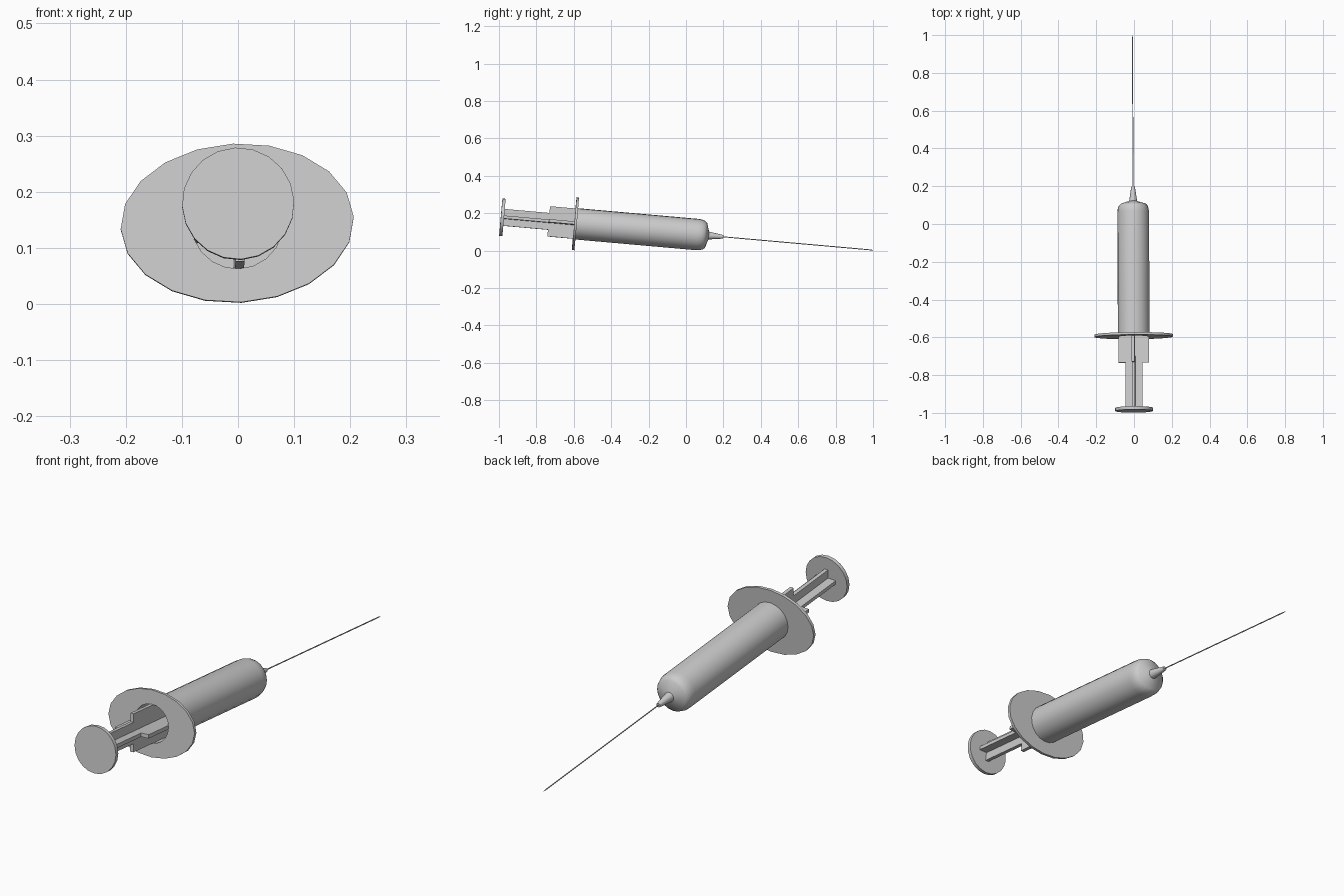
import bpy, bmesh, math
from mathutils import Matrix

if "Cube" in bpy.data.objects:
    bpy.data.objects.remove(bpy.data.objects["Cube"])

SIDES = 20
# All parts are built along local +Y, then the whole syringe is laid down tilted
PLACE = (Matrix.Translation((-0.004, 0, 0.0915))
         @ Matrix.Rotation(math.radians(0.25), 4, 'Z')
         @ Matrix.Rotation(math.radians(-5.06), 4, 'X')
         @ Matrix.Rotation(math.radians(-3), 4, 'Y'))


def finish(name, bm, smooth=True):
    bmesh.ops.recalc_face_normals(bm, faces=bm.faces)
    mesh = bpy.data.meshes.new(name)
    bm.to_mesh(mesh)
    bm.free()
    ob = bpy.data.objects.new(name, mesh)
    bpy.context.collection.objects.link(ob)
    ob.matrix_world = PLACE
    if smooth:
        bpy.ops.object.select_all(action='DESELECT')
        ob.select_set(True)
        bpy.context.view_layer.objects.active = ob
        bpy.ops.object.shade_smooth_by_angle(angle=math.radians(30))
    return ob


def lathe(name, profile, sides=SIDES, loop=False):
    """Rings of (x radius, z radius, y); loop joins last ring to first, else ends are capped."""
    bm = bmesh.new()
    rings = []
    for rx, rz, y in profile:
        angles = [2 * math.pi * i / sides for i in range(sides)]
        rings.append([bm.verts.new((rx * math.cos(a), y, rz * math.sin(a))) for a in angles])
    pairs = list(zip(rings, rings[1:]))
    if loop:
        pairs.append((rings[-1], rings[0]))
    else:
        bm.faces.new(rings[0])
        bm.faces.new(rings[-1])
    for a, b in pairs:
        for i in range(sides):
            j = (i + 1) % sides
            bm.faces.new((a[i], a[j], b[j], b[i]))
    return finish(name, bm)


def round_part(name, points, **kw):
    return lathe(name, [(r, r, y) for r, y in points], **kw)


# Hollow barrel with shoulder and tapered nozzle; the profile starts at the inner end wall
round_part("barrel", [(0.02, 0.105), (0.076, 0.093), (0.082, 0.07), (0.082, -0.6),
                      (0.084, -0.6), (0.084, 0.06), (0.082, 0.08), (0.076, 0.098),
                      (0.066, 0.108), (0.021, 0.122), (0.011, 0.19), (0.009, 0.2)])

# Oval finger flange with a round hole
lathe("finger_flange", [(0.208, 0.142, -0.6), (0.208, 0.142, -0.587),
                        (0.083, 0.083, -0.587), (0.083, 0.083, -0.6)], loop=True)

# Needle
round_part("needle", [(0.0025, 0.19), (0.0025, 0.985), (0.0008, 1.004)], sides=8)

# Thumb rest and piston
round_part("thumb_rest", [(0.1, -0.994), (0.1, -0.977)])
round_part("piston", [(0.081, -0.33), (0.081, -0.25), (0.02, -0.22)])

# Plunger stem: two crossed stepped plates
half = [(0.045, -0.98), (0.045, -0.737), (0.081, -0.737), (0.081, -0.33)]
outline = half + [(-w, y) for w, y in reversed(half)]
bm = bmesh.new()
for turn in (0, 90):
    face = bm.faces.new([bm.verts.new((w, y, -0.008)) for w, y in outline])
    top = bmesh.ops.extrude_face_region(bm, geom=[face], use_keep_orig=True)["geom"]
    moved = [v for v in top if isinstance(v, bmesh.types.BMVert)]
    bmesh.ops.translate(bm, verts=moved, vec=(0, 0, 0.016))
    bmesh.ops.rotate(bm, verts=moved + list(face.verts), cent=(0, 0, 0),
                     matrix=Matrix.Rotation(math.radians(turn), 3, 'Y'))
finish("plunger_stem", bm, smooth=False)
